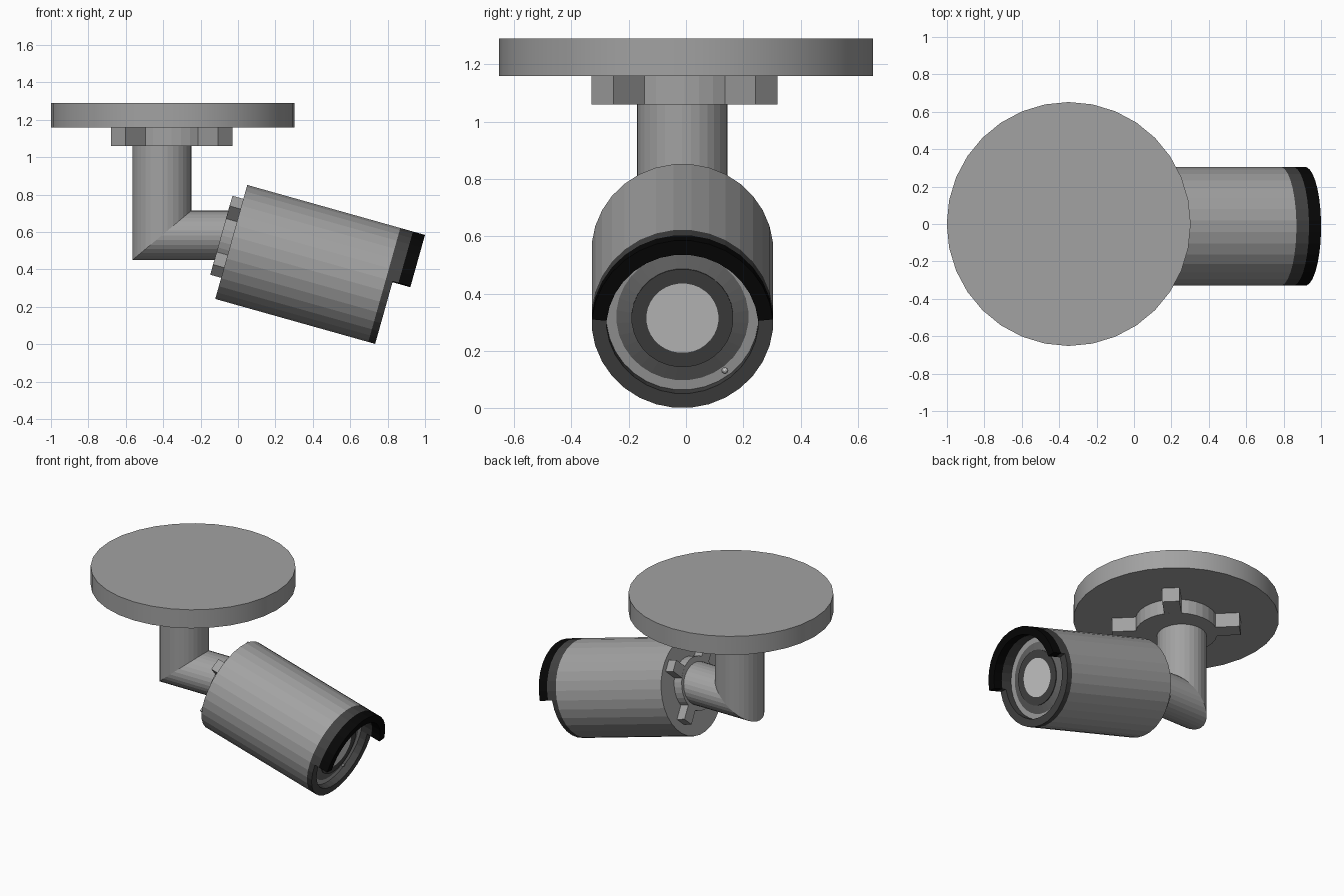
import bpy, bmesh, math
from mathutils import Matrix

if "Cube" in bpy.data.objects:
    bpy.data.objects.remove(bpy.data.objects["Cube"])

SIDES = 32
STEP = math.tau / SIDES


def material(name, v):
    m = bpy.data.materials.new(name)
    m.diffuse_color = (v, v, v, 1)
    m.use_nodes = True
    m.node_tree.nodes["Principled BSDF"].inputs["Base Color"].default_value = m.diffuse_color
    return m


SHELL = material("shell_grey", 0.36)
DARK = material("dark_grey", 0.055)
BLACK = material("black", 0.002)
MID = material("mid_grey", 0.13)
GLASS = material("lens_grey", 0.8)
WHITE = material("white", 1.0)


def finish(name, bm, matrix, mat=SHELL):
    bmesh.ops.remove_doubles(bm, verts=bm.verts, dist=1e-5)
    bmesh.ops.recalc_face_normals(bm, faces=bm.faces)
    mesh = bpy.data.meshes.new(name)
    bm.to_mesh(mesh)
    bm.free()
    ob = bpy.data.objects.new(name, mesh)
    bpy.context.collection.objects.link(ob)
    ob.matrix_world = matrix
    mesh.materials.append(mat)
    return ob


def lathe(name, profile, matrix, mat=SHELL, closed=False, first=0.5, segs=SIDES):
    """Turn (radius, height) points round local z; a partial turn gets end caps."""
    bm = bmesh.new()
    cols = []
    for i in range(segs + 1):
        a = (first + i) * STEP
        cols.append([bm.verts.new((r * math.cos(a), r * math.sin(a), h)) for r, h in profile])
    n = len(profile)
    for c, d in zip(cols, cols[1:]):
        for k in range(n if closed else n - 1):
            j = (k + 1) % n
            bm.faces.new((c[k], d[k], d[j], c[j]))
    if segs < SIDES:
        bm.faces.new(cols[0])
        bm.faces.new(cols[-1])
    return finish(name, bm, matrix, mat)


def collar(name, ring, reach, width, thick, matrix):
    """Round plate with four diagonal lugs."""
    bm = bmesh.new()
    bmesh.ops.create_cone(bm, cap_ends=True, segments=SIDES, radius1=ring, radius2=ring, depth=thick)
    inner = ring * 0.8
    for k in range(4):
        m = (Matrix.Rotation(math.radians(45 + 90 * k), 4, 'Z')
             @ Matrix.Translation(((inner + reach) / 2, 0, 0))
             @ Matrix.Diagonal((reach - inner, width, thick * 0.99, 1)))
        bmesh.ops.create_cube(bm, size=1, matrix=m)
    return finish(name, bm, matrix)


# Ceiling plate (smooth rim) and its lugged collar
plate = lathe("ceiling_plate", [(0, 1.16), (0.652, 1.16), (0.652, 1.29), (0, 1.29)],
              Matrix.Translation((-0.349, 0, 0)), first=0)
plate.data.shade_smooth()
plate.data.set_sharp_from_angle(angle=math.radians(30))
collar("ceiling_collar", 0.26, 0.405, 0.11, 0.10, Matrix.Translation((-0.355, -0.005, 1.11)))

# Mitred elbow arm: vertical tube, slanted joint, horizontal tube
bm = bmesh.new()
rings = []
for kind in range(3):
    ring = []
    for i in range(SIDES):
        c, s = math.cos(i * STEP), math.sin(i * STEP)
        x, z = -0.407 + 0.158 * c, 0.5825 + 0.1325 * c
        ring.append(bm.verts.new((0.03 if kind == 2 else x, -0.0135 + 0.158 * s,
                                  1.10 if kind == 0 else z)))
    rings.append(ring)
for a, b in zip(rings, rings[1:]):
    for i in range(SIDES):
        j = (i + 1) % SIDES
        bm.faces.new((a[i], a[j], b[j], b[i]))
bm.faces.new(rings[0])
bm.faces.new(rings[2])
finish("elbow_arm", bm, Matrix())

# Camera frame: local z is the viewing axis, local -x is up
CAM = Matrix.Translation((-0.036, -0.0125, 0.547)) @ Matrix.Rotation(math.radians(105.7), 4, 'Y')
R = 0.318
collar("camera_collar", 0.176, 0.27, 0.08, 0.062, CAM @ Matrix.Translation((-0.02, 0, -0.03)))

# Housing and front rim
lathe("camera_body", [(0, 0), (R, 0), (R, 0.85)], CAM)
lathe("front_rim", [(R, 0.85), (R, 0.888), (0.266, 0.888), (0.266, 0.84)], CAM, DARK)

# Hood over the upper half: grey base and black lip
for name, lo, hi, mat in (("hood_base", 0.888, 0.92, DARK), ("hood_lip", 0.92, 0.987, BLACK)):
    lathe(name, [(R, lo), (R, hi), (0.266, hi), (0.266, lo)], CAM, mat,
          closed=True, first=8.5, segs=15)

# Recessed face, lens rings and lens
lathe("face_ring", [(0.266, 0.84), (0.231, 0.84)], CAM)
lathe("lens_cone", [(0.231, 0.84), (0.178, 0.855)], CAM, MID)
lathe("lens_ring", [(0.178, 0.855), (0.178, 0.86), (0.126, 0.86)], CAM, DARK)
lathe("lens", [(0.126, 0.86), (0, 0.86)], CAM, GLASS)

# Indicator light on the face ring
bm = bmesh.new()
bmesh.ops.create_icosphere(bm, subdivisions=2, radius=0.011)
finish("indicator_light", bm, CAM @ Matrix.Translation((0.195, 0.148, 0.842)), WHITE)
